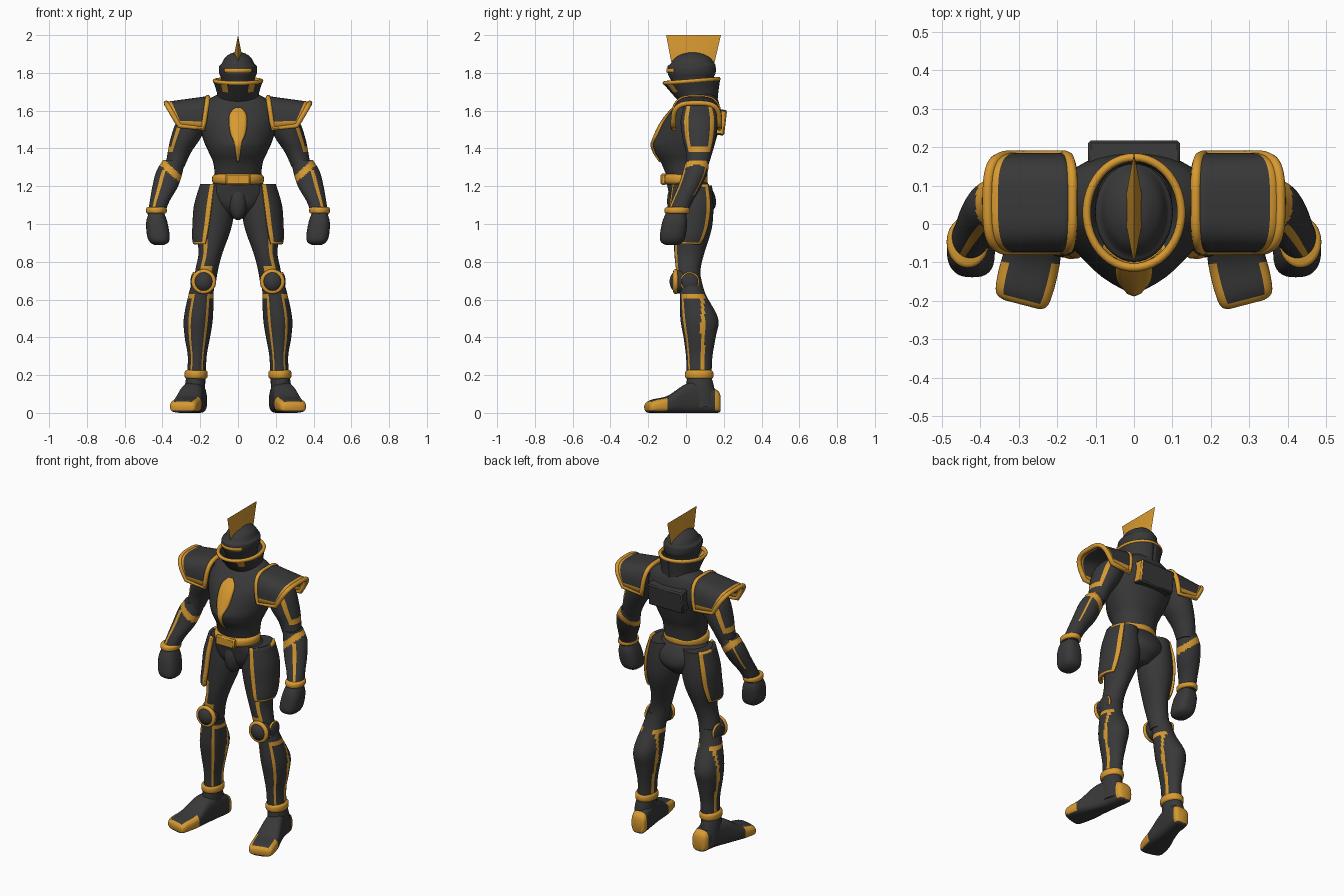
import bpy, bmesh
from math import sin, cos, radians, pi, copysign
from mathutils import Vector
from mathutils.bvhtree import BVHTree

if "Cube" in bpy.data.objects:
    bpy.data.objects.remove(bpy.data.objects["Cube"])

def make_material(name, color):
    mat = bpy.data.materials.new(name)
    mat.use_nodes = True
    mat.diffuse_color = color
    mat.node_tree.nodes["Principled BSDF"].inputs["Base Color"].default_value = color
    return mat

DARK, GOLD = make_material("charcoal armour", (.04, .04, .04, 1)), make_material("gold trim", (.68, .32, .03, 1))

def activate(ob):
    bpy.ops.object.select_all(action='DESELECT')
    ob.select_set(True)
    bpy.context.view_layer.objects.active = ob

def finish(ob, name, mirror=False, thickness=0, bevel=0):
    """Name, shade and add the shared modifiers."""
    ob.name = ob.data.name = name
    activate(ob)
    bpy.ops.object.shade_smooth_by_angle(angle=radians(50))
    if thickness:
        solid = ob.modifiers.new("thickness", 'SOLIDIFY')
        solid.thickness, solid.offset = thickness, 0
    if bevel:
        ob.modifiers.new("bevel", 'BEVEL').width = bevel
    if mirror:
        ob.modifiers.new("mirror", 'MIRROR')
    return ob

def mesh_object(name, verts, faces, gold_flags, **options):
    mesh = bpy.data.meshes.new(name)
    mesh.from_pydata(verts, [], faces)
    mesh.materials.append(DARK)
    mesh.materials.append(GOLD)
    for poly, flag in zip(mesh.polygons, gold_flags):
        poly.material_index = int(flag)
    bm = bmesh.new()
    bm.from_mesh(mesh)
    bmesh.ops.recalc_face_normals(bm, faces=bm.faces)
    bm.to_mesh(mesh)
    bm.free()
    ob = bpy.data.objects.new(name, mesh)
    bpy.context.collection.objects.link(ob)
    return finish(ob, name, **options)

def smooth_rows(stations, steps):
    """Catmull-Rom interpolation of stations (x, y, z, width, depth)."""
    pts = [Vector(s) for s in (stations[0], *stations, stations[-1])]
    rows = []
    for a, b, c, d in zip(pts, pts[1:], pts[2:], pts[3:]):
        for t in (k / steps for k in range(steps)):
            rows.append(b + (c - a) * (t / 2) + (a * 2 - b * 5 + c * 4 - d) * (t * t / 2)
                        + (b * 3 - a - c * 3 + d) * (t ** 3 / 2))
    return rows + [pts[-1]]

def power_of(value, power):
    return copysign(abs(value) ** power, value)

def all_gold(angle, v, co):
    return True

def loft(name, stations, rule=lambda angle, v, co: False, power=1.0, arc=(-180, 180),
         along_y=False, tweak=lambda co: co, steps=5, segs=40, **options):
    """Skin elliptical rings; angle 0 faces front, positive turns to +x; rule picks gold faces."""
    rows = smooth_rows(stations, steps)
    closed = arc[1] - arc[0] == 360
    count = segs if closed else segs + 1
    verts, faces, flags = [], [], []
    for x, y, z, a, b in rows:
        for i in range(count):
            t = radians(arc[0] + (arc[1] - arc[0]) * i / segs)
            s, c = a * power_of(sin(t), power), b * power_of(cos(t), power)
            verts.append(tweak(Vector((x + s, y, z - c) if along_y else (x + s, y - c, z))))
    for r in range(len(rows) - 1):
        for i in range(segs):
            j = (i + 1) % count
            faces.append([r * count + i, r * count + j, (r + 1) * count + j, (r + 1) * count + i])
            centre = sum((verts[k] for k in faces[-1]), Vector()) / 4
            flags.append(rule(arc[0] + (arc[1] - arc[0]) * (i + .5) / segs, (r + .5) / (len(rows) - 1), centre))
    if closed:
        faces += [range(count), range((len(rows) - 1) * count, len(rows) * count)]
        flags += [flags[0], flags[-1]]
    return mesh_object(name, verts, faces, flags, **options)

def band(name, x, y, z, a, b, half, **options):
    """Rounded gold ring round a limb."""
    profile = [(x, y, z + half * h, a * w, b * w) for h, w in ((-1, .85), (-.6, 1), (.6, 1), (1, .85))]
    return loft(name, profile, all_gold, steps=3, **options)

def primitive(name, add, material, scale=(1, 1, 1), mirror=False, bevel=0, **settings):
    add(**settings)
    ob = bpy.context.object
    ob.scale = scale
    bpy.ops.object.transform_apply()
    ob.data.materials.append(material)
    return finish(ob, name, mirror=mirror, bevel=bevel)

def tube(name, points, radius, **options):
    curve = bpy.data.curves.new(name, 'CURVE')
    curve.dimensions, curve.bevel_depth, curve.bevel_resolution = '3D', radius, 2
    spline = curve.splines.new('POLY')
    spline.points.add(len(points) - 1)
    for p, co in zip(spline.points, points):
        p.co = (*co, 1)
    spline.use_cyclic_u = True
    curve.materials.append(GOLD)
    ob = bpy.data.objects.new(name, curve)
    bpy.context.collection.objects.link(ob)
    activate(ob)
    bpy.ops.object.convert(target='MESH')
    return finish(bpy.context.object, name, **options)

cube, ball, ring = (getattr(bpy.ops.mesh, f"primitive_{kind}_add") for kind in ("cube", "uv_sphere", "torus"))

# Torso with a keeled breastplate
def keel(co):
    if co.y < 0:
        co.y -= .06 * max(0, 1 - abs(co.x) / .16) * max(0, 1 - abs(co.z - 1.42) / .2)
    return co
torso = loft("torso", [(0, .08, 1.69, .1, .07), (0, .065, 1.64, .18, .11), (0, .043, 1.55, .205, .143),
                       (0, .02, 1.45, .185, .14), (0, .01, 1.38, .155, .13), (0, .01, 1.32, .13, .11),
                       (0, .01, 1.22, .12, .1)], power=.92, tweak=keel)
# Chest emblem laid on the breastplate
tree = BVHTree.FromPolygons([v.co for v in torso.data.vertices], [p.vertices[:] for p in torso.data.polygons])
outline = smooth_rows([(1.33, .005), (1.38, .012), (1.43, .019), (1.48, .04), (1.54, .047), (1.585, .042), (1.615, .014)], 3)
verts = [tree.ray_cast(Vector((half * k / 3, -1, z)), Vector((0, 1, 0)))[0] - Vector((0, .004, 0))
         for z, half in outline for k in range(-3, 4)]
faces = [(r * 7 + k, r * 7 + k + 1, r * 7 + k + 8, r * 7 + k + 7) for r in range(len(outline) - 1) for k in range(6)]
mesh_object("chest_emblem", verts, faces, [True] * len(faces), thickness=.008)

# Back pack with one gold flank, belt and pelvis
pack = primitive("back_pack", cube, DARK, (.12, .04, .068), bevel=.008, size=2, location=(0, .17, 1.54),
                 rotation=(radians(-7), 0, 0))
pack.data.materials.append(GOLD)
for poly in pack.data.polygons:
    poly.material_index = int(poly.normal.x > .9)
band("belt", 0, -.005, 1.237, .135, .118, .028)
primitive("belt_buckle", cube, GOLD, (.065, .015, .03), bevel=.008, size=2, location=(0, -.12, 1.237))
loft("pelvis", [(0, 0, 1.23, .12, .105), (0, .03, 1.16, .17, .12), (0, .04, 1.09, .13, .115), (0, .04, 1.03, .05, .06)])
primitive("groin_guard", ball, DARK, (.05, .05, .1), location=(0, -.05, 1.12))

# Flared collar with a rim
def dip(co):
    co.z += .08 * co.y * max(0, co.z - 1.64) / .12
    return co
loft("collar", [(0, .07, 1.64, .105, .09), (0, .05, 1.69, .105, .115), (0, .03, 1.755, .125, .145)],
     lambda angle, v, co: 27 < abs(angle) < 45 and v > .6, arc=(-180, 179.9), tweak=dip, thickness=.012)
tube("collar_rim", [dip(Vector((.123 * sin(k * pi / 24), .03 - .143 * cos(k * pi / 24), 1.755))) for k in range(48)], .011)

# Helmet, visor slit and crest
loft("helmet", [(0, .04, 1.7, .075, .09), (0, .03, 1.77, .09, .115), (0, .03, 1.8, .1, .127),
                (0, .03, 1.835, .1, .127), (0, .035, 1.848, .087, .117), (0, .035, 1.88, .07, .092),
                (0, .035, 1.903, .038, .05), (0, .035, 1.91, .004, .006)], steps=4)
loft("visor_slit", [(0, .03, 1.802, .102, .13), (0, .03, 1.822, .102, .13)], all_gold, arc=(-44, 44), steps=2, thickness=.006)
crest = [(0, -.105, 2), (0, .185, 2), (0, -.075, 1.84), (0, .145, 1.83), (.028, .035, 1.86), (-.028, .035, 1.86)]
crest_faces = [(0, 2, 4), (0, 4, 1), (1, 4, 3), (0, 5, 2), (0, 1, 5), (1, 3, 5), (2, 5, 3, 4)]
mesh_object("crest", crest, crest_faces, [True] * len(crest_faces))

# Arched shoulder pads with a raised border
def pad_point(u, v):
    t = u * pi
    rise = max(0, sin(t)) ** .55
    inner, outer, base = .185 - .025 * rise, .31 + .07 * rise, 1.505 + .015 * v
    return Vector((inner + (outer - inner) * v, .055 - .122 * power_of(cos(t), .6), base + (1.67 - .03 * v - base) * rise))
across, out = 48, 8
verts = [pad_point(i / across, j / out) for i in range(across + 1) for j in range(out + 1)]
cells = [(i, j) for i in range(across) for j in range(out)]
corners = [i * (out + 1) + j for i, j in cells]
mesh_object("shoulder_pads", verts, [(k, k + 1, k + out + 2, k + out + 1) for k in corners],
            [j == out - 1 or i in (0, across - 1) for i, j in cells], mirror=True, thickness=.014)
border = [pad_point(i / across, 1) for i in range(across + 1)] + [pad_point(1 - i / across, 0) for i in range(across + 1)]
tube("shoulder_pad_trim", border, .014, mirror=True)

# Arms
loft("upper_arms", [(.19, .07, 1.63, .05, .08), (.24, .07, 1.55, .08, .098), (.275, .07, 1.46, .08, .09),
                    (.31, .07, 1.38, .062, .07), (.335, .06, 1.3, .05, .055)],
     lambda angle, v, co: (38 < angle < 140 and 1.38 < co.z < 1.405)
     or (co.z > 1.4 and (abs(angle - 45) < 5 or abs(angle - 135) < 5)), mirror=True)
loft("forearms", [(.34, .06, 1.34, .055, .06), (.362, .05, 1.28, .07, .066), (.385, .02, 1.2, .068, .062),
                  (.415, -.02, 1.12, .052, .056), (.435, -.05, 1.05, .045, .054)],
     lambda angle, v, co: abs(co.z - 1.325 + .9 * (.4 - co.x)) < .023
     or (co.z < 1.29 and abs(angle - 27) < 5) or (co.z > 1.15 and abs(angle - 139) < 5), steps=10, mirror=True)
band("wrist_bands", .432, -.047, 1.072, .054, .066, .017, mirror=True)
loft("fists", [(.432, -.055, 1.06, .04, .05), (.43, -.06, 1.01, .056, .066), (.422, -.07, .94, .06, .068),
               (.417, -.075, .905, .05, .058), (.417, -.075, .888, .025, .03)], power=.75, mirror=True)

# Thighs and tapering hip plates
loft("thighs", [(.115, .04, 1.205, .078, .098), (.12, .04, 1.08, .1, .105), (.13, .035, .97, .092, .1),
                (.145, .018, .85, .064, .08), (.165, .012, .76, .06, .065), (.18, .02, .67, .06, .06)],
     lambda angle, v, co: co.z < .92 and (abs(angle - 27) < 5 or (co.z < .785 and abs(angle) < 30)), mirror=True)
loft("hip_plates", [(.113, .035, 1.21, .079, .102), (.122, .035, 1.1, .103, .117), (.136, .028, 1, .097, .112),
                    (.15, .015, .93, .085, .1), (.16, .005, .895, .07, .085)],
     lambda angle, v, co: angle < 23 or angle > 126 or v > .9 or (v < .06 and angle > 90),
     arc=(10, 140), mirror=True, thickness=.016)

# Knees
primitive("kneecaps", ball, DARK, (.06, .057, .064), mirror=True, radius=1, location=(.182, -.03, .695))
primitive("kneecap_rings", ring, GOLD, mirror=True, major_radius=.053, minor_radius=.013,
          location=(.182, -.055, .695), rotation=(radians(90), 0, 0))
primitive("knee_joints", ball, DARK, (.02, .048, .048), mirror=True, radius=1, location=(.232, .02, .695))
primitive("knee_joint_rings", ring, GOLD, mirror=True, major_radius=.046, minor_radius=.006,
          location=(.234, .02, .695), rotation=(0, radians(90), 0))

# Shins with panel lines
loft("shins", [(.18, .02, .72, .055, .058), (.195, .035, .63, .066, .068), (.21, .07, .5, .077, .1),
               (.215, .072, .4, .067, .085), (.216, .07, .3, .05, .07), (.22, .07, .19, .05, .065)],
     lambda angle, v, co: co.z < .64 and (abs(abs(angle) - 36) < 6 or abs(co.y - .088) < .011
                                          or (co.z > .605 and abs(angle) > 30 and co.y < .09)), segs=60, mirror=True)
band("ankle_bands", .222, .07, .203, .06, .074, .023, mirror=True)

# Boots with slanted toes
def slant(co):
    co.y += .26 * (co.x - .29) * min(1, max(0, -co.y / .15))
    co.z = max(0, co.z)
    return co
loft("boot_ankles", [(.222, .07, .2, .05, .062), (.228, .075, .13, .054, .075), (.228, .08, .03, .053, .085)], mirror=True)
loft("boots", [(.21, .183, .05, .03, .04), (.212, .165, .06, .048, .06), (.225, .08, .08, .055, .08),
               (.245, 0, .075, .063, .078), (.267, -.09, .045, .074, .046), (.286, -.17, .036, .072, .036),
               (.292, -.2, .03, .064, .028), (.292, -.21, .03, .045, .016)],
     lambda angle, v, co: co.z > .012 and (co.y > .155 or v > .82
                                           or (co.y < -.1 and (-140 < angle < -30 or 45 < angle < 140))),
     power=.65, along_y=True, tweak=slant, mirror=True)
